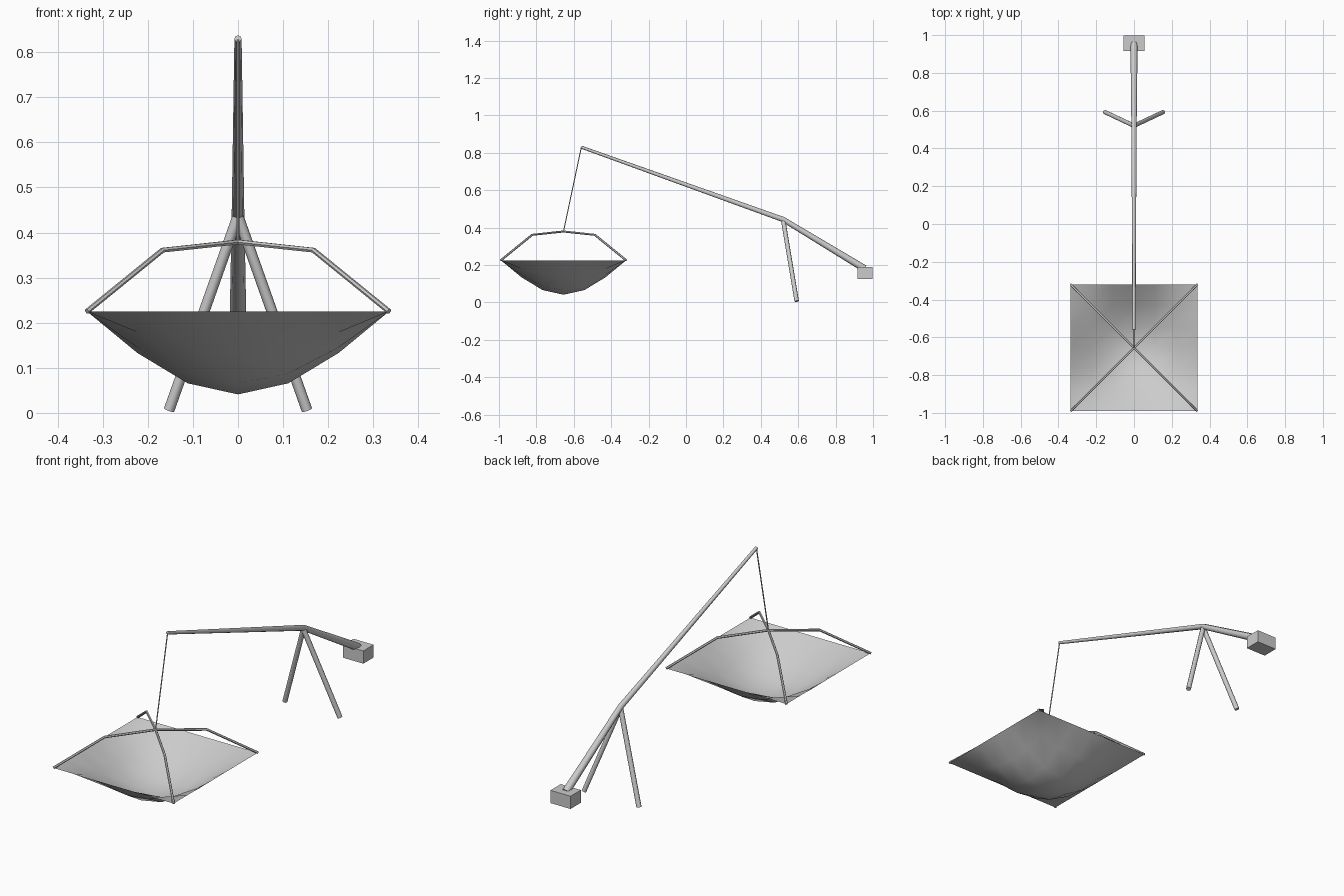
import bpy, bmesh, math
from mathutils import Vector

if "Cube" in bpy.data.objects:
    bpy.data.objects.remove(bpy.data.objects["Cube"])

CY, HALF, RIM, DEPTH = -0.655, 0.335, 0.225, 0.184


def tube(name, paths, sides=8):
    """Mitred, capped tubes; each path is a list of (point, radius)."""
    bm = bmesh.new()
    for path in paths:
        pts = [Vector(p) for p, r in path]
        rings = []
        for i, (p, r) in enumerate(path):
            a = (pts[i] - pts[i - 1]).normalized() if i else None
            b = (pts[i + 1] - pts[i]).normalized() if i < len(pts) - 1 else None
            t = ((a or b) + (b or a)).normalized()
            ref = Vector((0, 0, 1)) if abs(t.z) < 0.9 else Vector((0, 1, 0))
            u = t.cross(ref).normalized()
            v = t.cross(u)
            angs = [2 * math.pi * k / sides for k in range(sides)]
            rings.append([bm.verts.new(pts[i] + r * (u * math.cos(g) + v * math.sin(g))) for g in angs])
        for r0, r1 in zip(rings, rings[1:]):
            for k in range(sides):
                j = (k + 1) % sides
                bm.faces.new((r0[k], r0[j], r1[j], r1[k]))
        bm.faces.new(rings[0][::-1])
        bm.faces.new(rings[-1])
    bmesh.ops.recalc_face_normals(bm, faces=bm.faces)
    return finish(name, bm, 50)


def finish(name, bm, angle):
    me = bpy.data.meshes.new(name)
    bm.to_mesh(me)
    bm.free()
    ob = bpy.data.objects.new(name, me)
    bpy.context.collection.objects.link(ob)
    bpy.context.view_layer.objects.active = ob
    ob.select_set(True)
    bpy.ops.object.shade_smooth_by_angle(angle=math.radians(angle))
    ob.select_set(False)
    return ob


# Sagging square net
bm = bmesh.new()
bmesh.ops.create_grid(bm, x_segments=6, y_segments=6, size=HALF)
for v in bm.verts:
    sag = math.cos(v.co.x / HALF * math.pi / 2) * math.cos(v.co.y / HALF * math.pi / 2)
    v.co = (v.co.x, v.co.y + CY, RIM - DEPTH * sag)
finish("net", bm, 60)

# Crossed hoops holding the net corners
hoops = []
for s in (1, -1):
    steps = [(-1, RIM), (-0.5, 0.361), (0, 0.379), (0.5, 0.361), (1, RIM)]
    hoops.append([((HALF * f, CY + s * HALF * f, z), 0.006) for f, z in steps])
tube("net_hoops", hoops, 6)

# Rope from the pole tip to the hoop crossing
tube("rope", [[((0, -0.56, 0.828), 0.003), ((0, CY, 0.379), 0.003)]], 6)

# Long bent pole
tube("pole", [[((0, -0.56, 0.83), 0.008), ((0, 0.52, 0.443), 0.014), ((0, 0.955, 0.18), 0.019)]])

# Splayed support legs
tube("support_legs", [[((0, 0.52, 0.437), 0.012), ((s * 0.153, 0.592, 0.006), 0.012)] for s in (1, -1)])

# Counterweight block
bpy.ops.mesh.primitive_cube_add(size=1, location=(0, 0.957, 0.158))
block = bpy.context.object
block.name = "counterweight"
block.scale = (0.112, 0.082, 0.064)
